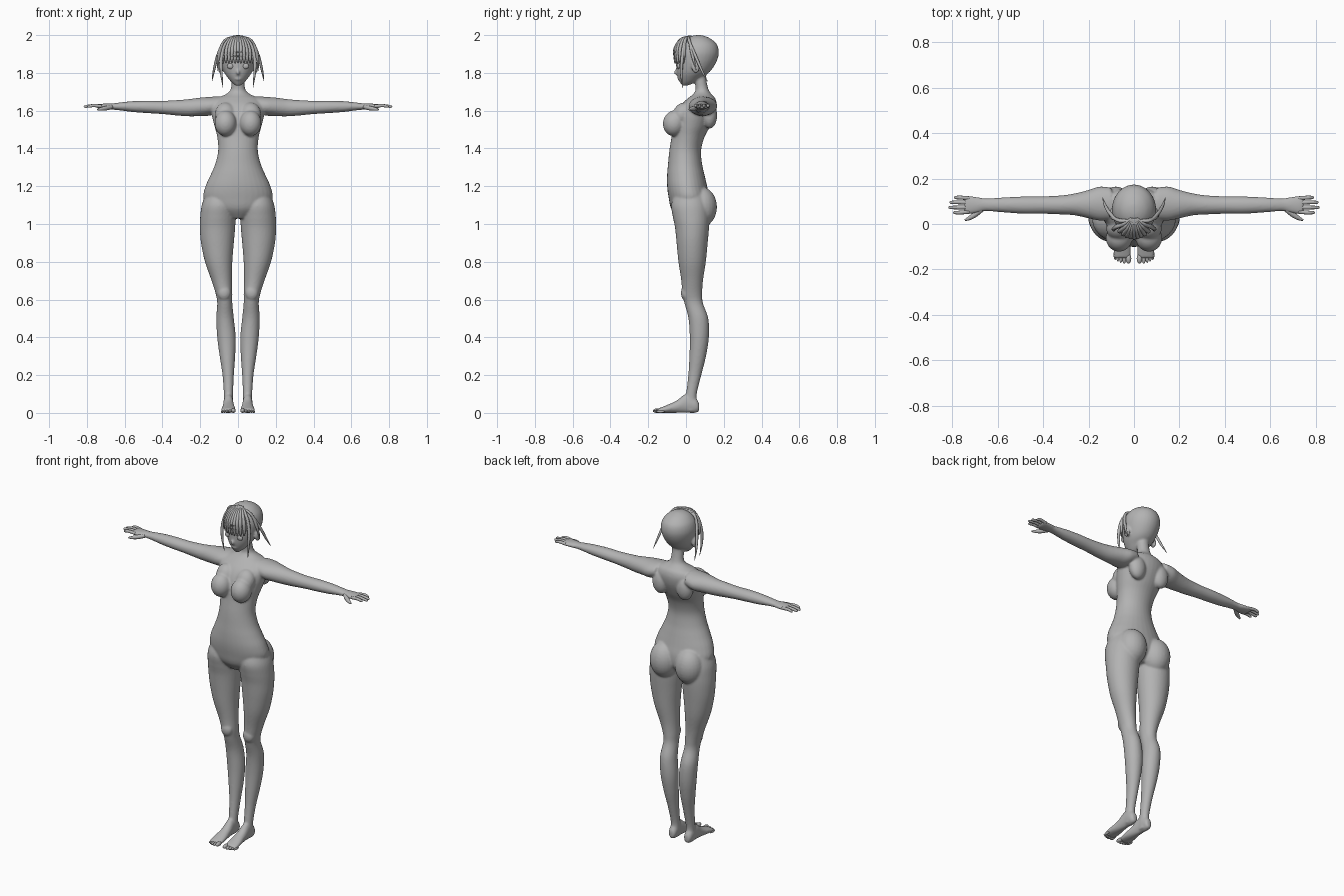
import bpy, bmesh, math
from mathutils import Vector, Matrix

skin = bpy.data.materials.new("plain grey")
skin.diffuse_color = (0.45, 0.45, 0.45, 1)


def catmull(rows, steps=5):
    """Smoothly interpolate rows of numbers."""
    out = []
    for i in range(len(rows) - 1):
        a, b, c, d = (rows[max(0, min(len(rows) - 1, i + k))] for k in (-1, 0, 1, 2))
        for j in range(steps):
            t = j / steps
            out.append([0.5 * (2 * q + (r - p) * t + (2 * p - 5 * q + 4 * r - s) * t * t
                        + (3 * q - p - 3 * r + s) * t ** 3) for p, q, r, s in zip(a, b, c, d)])
    return out + [list(rows[-1])]


def loft(bm, rows, axis, side=1, n=32):
    """Rows: position along axis, then low/high extents on the other two axes."""
    order = {"x": (0, 1, 2), "y": (1, 0, 2), "z": (2, 0, 1)}[axis]
    rings = []
    for t, u0, u1, v0, v1 in catmull(rows):
        ring = []
        for k in range(n):
            a = 2 * math.pi * k / n
            p = [0, 0, 0]
            p[order[0]] = t
            p[order[1]] = (u0 + u1) / 2 + (u1 - u0) / 2 * math.cos(a)
            p[order[2]] = (v0 + v1) / 2 + (v1 - v0) / 2 * math.sin(a)
            p[0] *= side
            ring.append(bm.verts.new(p))
        rings.append(ring)
    for r, s in zip(rings, rings[1:]):
        for k in range(n):
            bm.faces.new((r[k], r[(k + 1) % n], s[(k + 1) % n], s[k]))
    bm.faces.new(rings[0])
    bm.faces.new(rings[-1])


def ball(bm, center, radii, tilt=0):
    m = (Matrix.Translation(center) @ Matrix.Rotation(tilt, 4, "X")
         @ Matrix.Diagonal((*radii, 1)))
    bmesh.ops.create_uvsphere(bm, u_segments=24, v_segments=16, radius=1, matrix=m)


def finish(bm, name):
    bmesh.ops.recalc_face_normals(bm, faces=bm.faces)
    me = bpy.data.meshes.new(name)
    bm.to_mesh(me)
    bm.free()
    me.materials.append(skin)
    for p in me.polygons:
        p.use_smooth = True
    ob = bpy.data.objects.new(name, me)
    bpy.context.collection.objects.link(ob)
    return ob


def tube(bm, points, n=10):
    """Tapered round strand through points (x, y, z, radius)."""
    pts = catmull(points, 6)
    rings = []
    for i, p in enumerate(pts):
        d = Vector(pts[min(i + 1, len(pts) - 1)][:3]) - Vector(pts[max(i - 1, 0)][:3])
        q = d.to_track_quat("Z", "Y")
        rings.append([bm.verts.new(Vector(p[:3]) + q @ Vector(
            (p[3] * math.cos(2 * math.pi * k / n), p[3] * math.sin(2 * math.pi * k / n), 0)))
            for k in range(n)])
    for r, s in zip(rings, rings[1:]):
        for k in range(n):
            bm.faces.new((r[k], r[(k + 1) % n], s[(k + 1) % n], s[k]))
    bm.faces.new(rings[0])
    bm.faces.new(rings[-1])


# Torso and neck: z, half width, front y, back y
bm = bmesh.new()
torso = [(1.03, .06, -.04, .08), (1.08, .15, -.078, .12), (1.14, .183, -.092, .125),
         (1.2, .172, -.1, .112), (1.26, .145, -.1, .098), (1.32, .12, -.095, .085),
         (1.39, .105, -.088, .08), (1.46, .11, -.077, .098), (1.52, .125, -.07, .13),
         (1.58, .14, -.056, .155), (1.63, .145, -.028, .163), (1.665, .115, .01, .155),
         (1.685, .068, .035, .137), (1.71, .04, .05, .12), (1.76, .034, .045, .108),
         (1.80, .034, .04, .105)]
loft(bm, [(z, -w, w, f, b) for z, w, f, b in torso], "z")

# Head
head = [(1.732, .012, -.02, .005), (1.75, .034, -.032, .05), (1.775, .055, -.043, .085),
        (1.80, .072, -.049, .12), (1.83, .084, -.052, .145), (1.87, .094, -.052, .166),
        (1.91, .097, -.047, .174), (1.95, .086, -.03, .164), (1.98, .06, .0, .132),
        (1.995, .032, .03, .1), (2.0, .008, .055, .08)]
loft(bm, [(z, -w, w, f, b) for z, w, f, b in head], "z")
ball(bm, (0, -.05, 1.803), (.009, .015, .014))
ball(bm, (0, -.037, 1.768), (.018, .009, .007))

leg = [(1.16, .03, .17, -.06, .10), (1.1, .012, .192, -.078, .122), (1.04, .012, .2, -.07, .125),
       (.98, .015, .202, -.058, .122), (.9, .022, .196, -.05, .115), (.8, .03, .175, -.04, .105),
       (.7, .032, .14, -.025, .09), (.63, .03, .118, -.02, .086), (.58, .03, .11, -.008, .09),
       (.5, .022, .115, .013, .118), (.4, .012, .11, .02, .121), (.3, .015, .097, .018, .106),
       (.2, .022, .082, .012, .081), (.1, .026, .075, 0, .057), (.05, .025, .075, -.01, .06),
       (.01, .028, .072, -.01, .06)]
foot = [(.07, .035, .065, .01, .05), (.05, .027, .076, 0, .08), (0, .025, .077, 0, .1),
        (-.05, .02, .08, 0, .065), (-.1, .013, .088, 0, .042), (-.135, .014, .09, 0, .028),
        (-.15, .02, .085, .004, .022)]
arm = [(.1, .02, .16, 1.59, 1.676), (.15, .015, .165, 1.574, 1.673), (.2, .025, .15, 1.571, 1.669),
       (.26, .038, .135, 1.57, 1.661), (.32, .042, .126, 1.574, 1.656), (.4, .045, .122, 1.582, 1.652),
       (.48, .045, .121, 1.587, 1.653), (.56, .05, .118, 1.593, 1.65), (.62, .055, .114, 1.601, 1.644),
       (.66, .057, .113, 1.605, 1.639), (.69, .049, .119, 1.606, 1.638), (.73, .044, .123, 1.609, 1.636),
       (.747, .05, .12, 1.615, 1.633)]
for s in (1, -1):
    loft(bm, leg, "z", s)
    loft(bm, foot, "y", s)
    loft(bm, arm, "x", s)
    ball(bm, (s * .084, .083, 1.09), (.083, .081, .105))           # seat muscle
    ball(bm, (s * .066, -.062, 1.533), (.058, .06, .068), -.15)    # chest
    ball(bm, (s * .066, -.02, 1.58), (.056, .05, .065), -.4)
    ball(bm, (s * .08, .125, 1.575), (.05, .04, .07))              # shoulder blade
    ball(bm, (s * .073, -.002, .635), (.035, .025, .04))           # kneecap
    ball(bm, (s * .095, .05, 1.83), (.011, .022, .032), .2)        # ear
body = finish(bm, "body")

# Fuse the body parts into one smooth skin
rm = body.modifiers.new("fuse", "REMESH")
rm.mode = "VOXEL"
rm.voxel_size = .006
rm.use_smooth_shade = True
sm = body.modifiers.new("soften", "SMOOTH")
sm.factor = .5
sm.iterations = 5
bpy.context.view_layer.objects.active = body
body.select_set(True)
for m in ("fuse", "soften"):
    bpy.ops.object.modifier_apply(modifier=m)
if not body.data.materials:
    body.data.materials.append(skin)

# Fingers, thumbs and toes
bm = bmesh.new()
for s in (1, -1):
    for y, tip in ((.054, .797), (.074, .816), (.094, .812), (.113, .793)):
        ty = y + (y - .084) * .12
        tube(bm, [(s * .725, y, 1.623, .009), (s * .765, ty, 1.627, .0085),
                  (s * (tip - .008), ty, 1.622, .007), (s * tip, ty, 1.62, .003)])
    tube(bm, [(s * .67, .066, 1.62, .012), (s * .7, .042, 1.613, .012),
              (s * .725, .026, 1.609, .009), (s * .745, .017, 1.606, .004)])
finish(bm, "fingers")

bm = bmesh.new()
for s in (1, -1):
    for x, y, r in ((.024, -.152, .012), (.043, -.152, .0085), (.058, -.148, .008),
                    (.071, -.142, .0075), (.083, -.135, .007)):
        ball(bm, (s * x, y, r), (r, .023, r))
finish(bm, "toes")

# Eyes
bm = bmesh.new()
for s in (1, -1):
    ball(bm, (s * .04, -.04, 1.836), (.018, .009, .015))
finish(bm, "eyes")

# Fringe fanning from the crown over the forehead
bm = bmesh.new()
for i in range(-5, 6):
    x = i * .016
    y = .06 - .114 * math.sqrt(1 - (x / .1) ** 2)
    tube(bm, [(x * .15, .025, 1.994, .005), (x * .6, y * .5 + .002, 1.978, .008),
              (x * .93, y - .002, 1.93, .01), (x, y - .004, 1.885, .009),
              (x, y - .005, 1.853 - .004 * (i % 2), .003)])
finish(bm, "fringe")

# Long side locks, swept back and hanging forward
bm = bmesh.new()
for s in (1, -1):
    tube(bm, [(s * .015, .015, 1.992, .004), (s * .07, .015, 1.972, .007),
              (s * .108, .05, 1.89, .008), (s * .128, .085, 1.81, .006), (s * .138, .115, 1.755, .001)])
    tube(bm, [(s * .015, .01, 1.992, .004), (s * .065, -.01, 1.96, .007), (s * .088, -.02, 1.88, .009),
              (s * .088, -.025, 1.8, .007), (s * .079, -.018, 1.72, .001)])
    tube(bm, [(s * .015, .015, 1.992, .004), (s * .075, .02, 1.965, .007), (s * .102, .035, 1.89, .008),
              (s * .108, .055, 1.81, .001)])
finish(bm, "side_locks")
